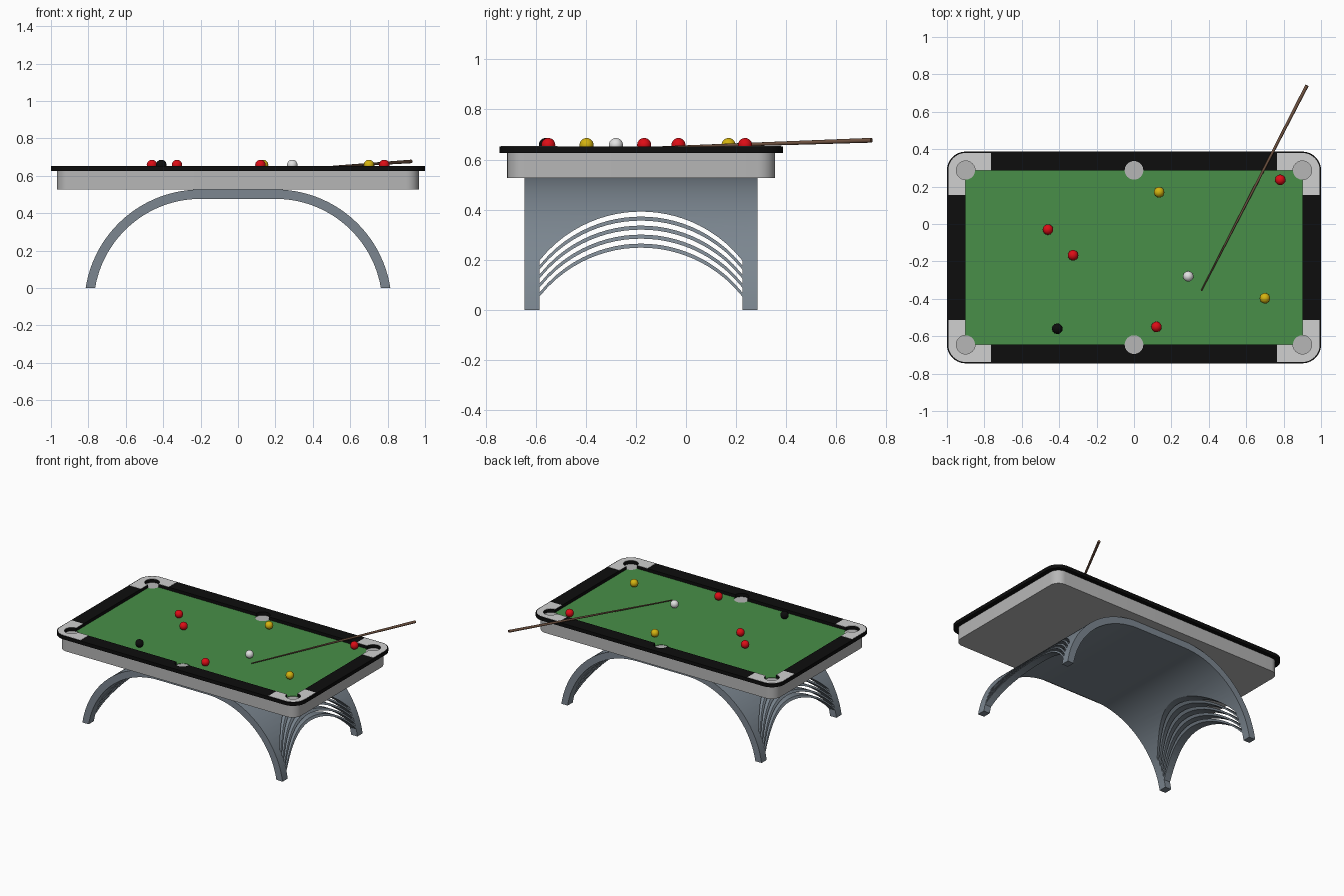
import bpy, bmesh, math
from mathutils import Vector

if "Cube" in bpy.data.objects:
    bpy.data.objects.remove(bpy.data.objects["Cube"])

CY = -0.179          # table centre in y (the cue reaches out behind)
FX, FY = 0.9, 0.466  # half size of the playing field


def mat(name, r, g, b):
    m = bpy.data.materials.new(name)
    m.diffuse_color = (r, g, b, 1)
    m.use_nodes = True
    m.node_tree.nodes["Principled BSDF"].inputs["Base Color"].default_value = m.diffuse_color
    return m


GREEN = mat("felt green", 0.065, 0.275, 0.065)
BLACK = mat("rail black", 0.004, 0.004, 0.004)
SILVER = mat("corner silver", 0.63, 0.63, 0.63)
GREY = mat("body grey", 0.47, 0.47, 0.47)
STEEL = mat("leg blue grey", 0.2, 0.24, 0.28)
BROWN = mat("cue brown", 0.16, 0.085, 0.052)
RED = mat("ball red", 0.72, 0.004, 0.008)
YELLOW = mat("ball yellow", 0.66, 0.45, 0.005)
WHITE = mat("ball white", 0.75, 0.75, 0.75)


def finish(name, bm, material=None, smooth=True):
    bmesh.ops.recalc_face_normals(bm, faces=bm.faces)
    me = bpy.data.meshes.new(name)
    bm.to_mesh(me)
    bm.free()
    ob = bpy.data.objects.new(name, me)
    bpy.context.collection.objects.link(ob)
    if material:
        me.materials.append(material)
    if smooth:
        bpy.ops.object.select_all(action='DESELECT')
        ob.select_set(True)
        bpy.context.view_layer.objects.active = ob
        bpy.ops.object.shade_smooth_by_angle(angle=math.radians(30))
    return ob


def prism(name, start, along, material=None):
    """Extrude a closed outline of 3D points along a vector."""
    bm = bmesh.new()
    face = bm.faces.new([bm.verts.new(p) for p in start])
    ext = bmesh.ops.extrude_face_region(bm, geom=[face], use_keep_orig=True)
    verts = [g for g in ext["geom"] if isinstance(g, bmesh.types.BMVert)]
    bmesh.ops.translate(bm, verts=verts, vec=along)
    return finish(name, bm, material, material is not None)


def slab(name, hx, hy, r, z0, z1, material=None, n=10):
    """Horizontal plate with rounded corners, centred on the table."""
    pts = []
    for q, (sx, sy) in enumerate([(1, 1), (-1, 1), (-1, -1), (1, -1)]):
        for i in range(n + 1 if r else 1):
            a = math.pi / 2 * (q + i / n)
            pts.append((sx * (hx - r) + r * math.cos(a),
                        CY + sy * (hy - r) + r * math.sin(a), z0))
    return prism(name, pts, (0, 0, z1 - z0), material)


def cut(ob, cutters):
    for c in cutters:
        mod = ob.modifiers.new("cut", 'BOOLEAN')
        mod.operation = 'DIFFERENCE'
        mod.solver = 'EXACT'
        mod.object = c
        c.hide_render = True
        dg = bpy.context.evaluated_depsgraph_get()
        me = bpy.data.meshes.new_from_object(ob.evaluated_get(dg))
        ob.modifiers.remove(mod)
        ob.data = me


# Cutters: playing field, pockets, and the bands between the corner plates
field = slab("field_cutter", FX, FY, 0, 0.6, 0.7)
pockets = []
for x in (-FX, 0, FX):
    for y in (CY - FY, CY + FY):
        ring = [(x + 0.05 * math.cos(a * math.pi / 16), y + 0.05 * math.sin(a * math.pi / 16), 0.6)
                for a in range(32)]
        pockets.append(prism("pocket_cutter", ring, (0, 0, 0.1)))
bands = [slab("band_cutter", 0.765, 0.8, 0, 0.6, 0.7),
         slab("band_cutter", 1.2, 0.335, 0, 0.6, 0.7)]

# Table top
slab("table_body", 0.967, 0.535, 0.07, 0.526, 0.627, GREY)
felt = slab("felt", FX, FY, 0, 0.6265, 0.63, GREEN)
cut(felt, pockets)
rail = slab("rail", 1.0, 0.566, 0.1, 0.6265, 0.652, BLACK)
cut(rail, [field] + pockets)
plates = slab("corner_plates", 0.993, 0.559, 0.093, 0.6515, 0.6535, SILVER)
cut(plates, [field] + pockets + bands)

# Arched base: flat top with a round sweep down each side
LEG_Y, LEG_HALF = -0.18, 0.465


def sweep(r, n=24):
    zc = -0.095
    end = math.asin(-zc / r)
    right = [(0.2 + r * math.cos(a), zc + r * math.sin(a))
             for a in (end + (math.pi / 2 - end) * i / n for i in range(n + 1))]
    return right + [(-x, z) for x, z in reversed(right)]


outline = sweep(0.622) + sweep(0.572)[::-1]
base = prism("arched_base", [(x, LEG_Y - LEG_HALF, z) for x, z in outline],
             (0, 2 * LEG_HALF, 0), STEEL)


# Curved slots and the opening under them, leaving four slats on each side
def arc(apex, n=24, r=0.518, half=0.405):
    ys = [half * (2 * i / n - 1) for i in range(n + 1)]
    return [(-1.2, LEG_Y + y, apex - r + math.sqrt(r * r - y * y)) for y in ys]


slots = [arc(0.392 - 0.036 * i) + arc(0.372 - 0.036 * i)[::-1] for i in range(4)]
slots.append(arc(0.248) + [(-1.2, LEG_Y + 0.405, -0.1), (-1.2, LEG_Y - 0.405, -0.1)])
slot_cutters = [prism("slot_cutter", s, (2.4, 0, 0)) for s in slots]
cut(base, slot_cutters)

# Remove the helpers
for c in [field] + pockets + bands + slot_cutters:
    bpy.data.objects.remove(c)

# Balls
R = 0.028
for name, m, x, y in [("red_ball_1", RED, -0.46, -0.03), ("red_ball_2", RED, -0.326, -0.167),
                      ("red_ball_3", RED, 0.12, -0.55), ("red_ball_4", RED, 0.782, 0.236),
                      ("yellow_ball_1", YELLOW, 0.134, 0.17), ("yellow_ball_2", YELLOW, 0.70, -0.397),
                      ("cue_ball", WHITE, 0.29, -0.28), ("black_ball", BLACK, -0.41, -0.56)]:
    bm = bmesh.new()
    bmesh.ops.create_uvsphere(bm, u_segments=24, v_segments=16, radius=R)
    bmesh.ops.translate(bm, verts=bm.verts, vec=(x, y, 0.63 + R))
    finish(name, bm, m)

# Cue: a long tapered stick resting over the rail
tip, butt = Vector((0.36, -0.357, 0.639)), Vector((0.925, 0.741, 0.677))
axis = butt - tip
bm = bmesh.new()
bmesh.ops.create_cone(bm, cap_ends=True, segments=16, radius1=0.0035, radius2=0.0095, depth=axis.length)
bmesh.ops.rotate(bm, verts=bm.verts, matrix=axis.to_track_quat('Z', 'Y').to_matrix())
bmesh.ops.translate(bm, verts=bm.verts, vec=(tip + butt) / 2)
finish("cue", bm, BROWN)
